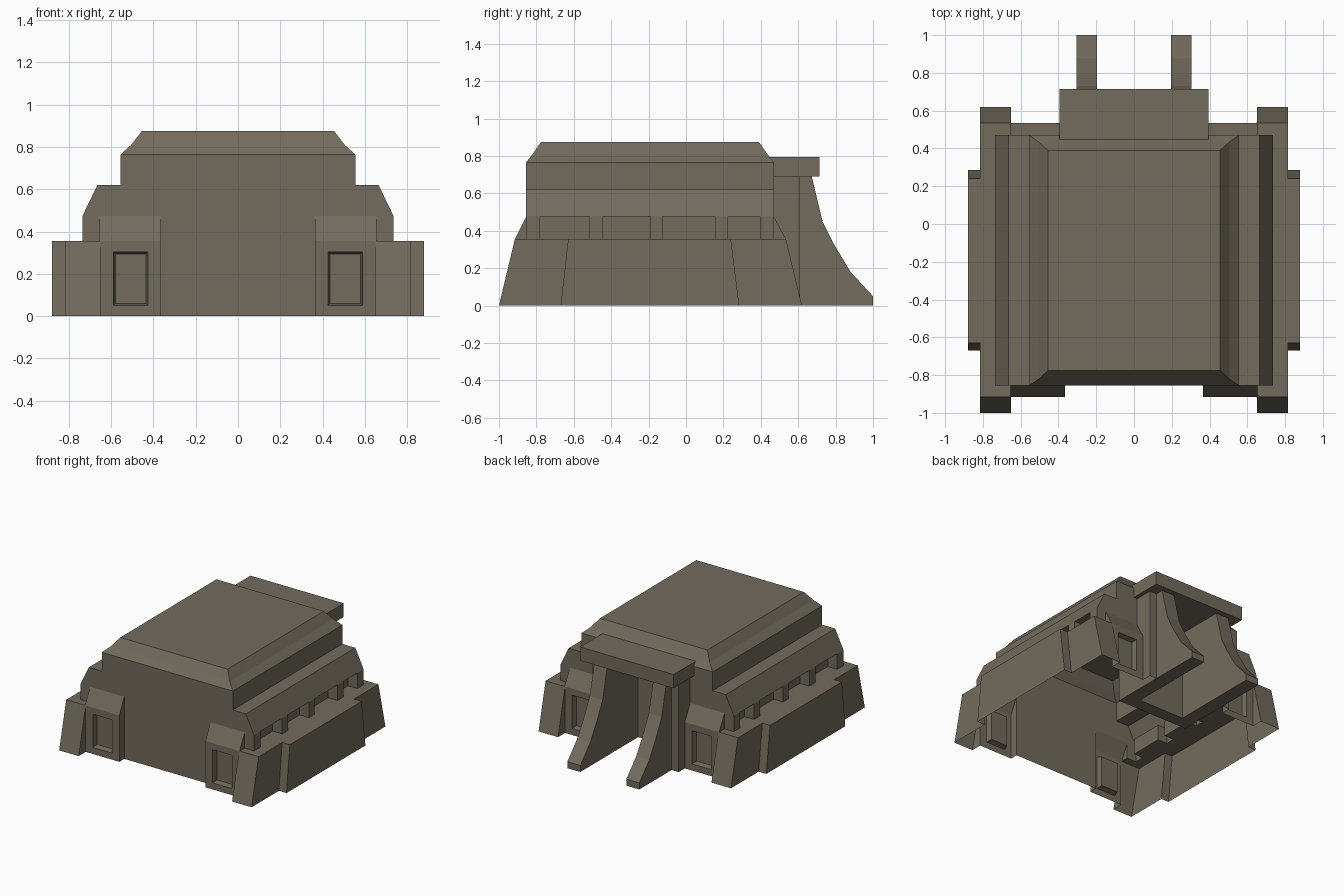
import bpy

if "Cube" in bpy.data.objects:
    bpy.data.objects.remove(bpy.data.objects["Cube"], do_unlink=True)

STONE = (0.170, 0.147, 0.110, 1.0)
stone = bpy.data.materials.new("weathered_stone")
stone.use_nodes = True
stone.diffuse_color = STONE
bsdf = stone.node_tree.nodes["Principled BSDF"]
bsdf.inputs["Base Color"].default_value = STONE
bsdf.inputs["Roughness"].default_value = 0.9

FRONT, BACK = -0.855, 0.47
LEDGE, EAVE = 0.355, 0.475


def new_object(name, verts, faces):
    mesh = bpy.data.meshes.new(name)
    mesh.from_pydata(verts, [], faces)
    mesh.materials.append(stone)
    obj = bpy.data.objects.new(name, mesh)
    bpy.context.collection.objects.link(obj)
    return obj


def prism(name, rings):
    """Skin matching closed rings, listed counter-clockwise along the axis."""
    n = len(rings[0])
    verts = [v for ring in rings for v in ring]
    faces = [tuple(reversed(range(n)))]
    for r in range(len(rings) - 1):
        for i in range(n):
            a, b = r * n + i, r * n + (i + 1) % n
            faces.append((a, b, b + n, a + n))
    faces.append(tuple(range(len(verts) - n, len(verts))))
    return new_object(name, verts, faces)


def stack(name, *levels):
    """Solid through rectangles given as (x0, x1, y0, y1, z)."""
    return prism(name, [[(x0, y0, z), (x1, y0, z), (x1, y1, z), (x0, y1, z)]
                        for x0, x1, y0, y1, z in levels])


def box(name, x0, x1, y0, y1, z0, z1):
    return stack(name, (x0, x1, y0, y1, z0), (x0, x1, y0, y1, z1))


def sided(s, a, b):
    return sorted((s * a, s * b))


def combine(target, tool, operation):
    mod = target.modifiers.new("combine", 'BOOLEAN')
    mod.operation, mod.solver, mod.object = operation, 'EXACT', tool
    bpy.context.view_layer.objects.active = target
    bpy.ops.object.modifier_apply(modifier=mod.name)
    bpy.data.objects.remove(tool, do_unlink=True)


# Upper hall with its two-pitch hipped roof
hall = stack("building_shell",
             (-0.555, 0.555, FRONT, BACK, 0), (-0.555, 0.555, FRONT, BACK, 0.765),
             (-0.505, 0.505, -0.82, 0.435, 0.81), (-0.455, 0.455, -0.775, 0.39, 0.875))

# Sloped shoulders, hollowed below the eaves into a gallery of posts
shoulder = stack("shoulder",
                 (-0.735, 0.735, FRONT, BACK, 0), (-0.735, 0.735, FRONT, BACK, EAVE),
                 (-0.665, 0.665, FRONT, BACK, 0.62))
for s in (-1, 1):
    for y0, y1 in ((-0.78, -0.515), (-0.445, -0.19), (-0.125, 0.155), (0.225, 0.395)):
        opening = box("opening", *sided(s, 0.655, 0.9), y0, y1, LEDGE, EAVE)
        combine(shoulder, opening, 'DIFFERENCE')
combine(hall, shoulder, 'UNION')
combine(hall, box("base", -0.815, 0.815, FRONT, BACK, 0, LEDGE), 'UNION')

for s in (-1, 1):
    # Door blocks at both ends, with sloped caps
    x = sided(s, 0.365, 0.655)
    combine(hall, stack("door_block", (*x, -0.915, 0.535, 0), (*x, -0.915, 0.535, LEDGE),
                        (*x, FRONT, BACK, EAVE)), 'UNION')
    # Battered corner piers, running front to back
    x = sided(s, 0.65, 0.815)
    combine(hall, stack("corner_pier", (*x, -1, 0.62, 0),
                        (*x, -0.915, 0.535, LEDGE)), 'UNION')
    # Side buttress
    x = sided(s, 0.7, 0.88)
    combine(hall, stack("side_buttress", (*x, -0.67, 0.285, 0),
                        (*x, -0.63, 0.24, LEDGE)), 'UNION')
    # Pilaster beside the rear entrance
    combine(hall, box("pilaster", *sided(s, 0.29, 0.365), 0.3, 0.61, 0, 0.7), 'UNION')
    # Tapered door recesses
    for face, inward in ((-0.915, 1), (0.535, -1)):
        rings = []
        for depth, inset in ((-0.01, -0.002), (0.04, 0.01)):
            x0, x1 = sided(s, 0.425 + inset, 0.59 - inset)
            z0, z1 = 0.05 + inset, 0.305 - inset
            y = face + inward * depth
            rings.append([(x0, y, z0), (x0, y, z1), (x1, y, z1), (x1, y, z0)])
        if inward < 0:
            rings.reverse()
        combine(hall, prism("door_recess", rings), 'DIFFERENCE')

# Rear entrance alcove
combine(hall, box("alcove", -0.25, 0.25, 0.25, 0.8, -0.1, 0.69), 'DIFFERENCE')

# The shell is open underneath
import bmesh
bm = bmesh.new()
bm.from_mesh(hall.data)
bm.normal_update()
floor = [f for f in bm.faces if f.normal.z < -0.9 and f.calc_center_median().z < 0.002]
bmesh.ops.delete(bm, geom=floor, context='FACES')
bm.to_mesh(hall.data)
bm.free()

# Curved flying walls flanking the rear entrance
flank = [(0.2, 0), (1, 0), (1, 0.05), (0.88, 0.18), (0.79, 0.33),
         (0.73, 0.45), (0.67, 0.7), (0.2, 0.7)]
for s, side in ((-1, "right"), (1, "left")):
    x0, x1 = sided(s, 0.195, 0.305)
    prism("entrance_wall_" + side, [[(x, y, z) for y, z in flank] for x in (x0, x1)])

# Alcove back wall and the slab over the entrance
box("alcove_back_wall", -0.2, 0.2, 0.2, 0.3, 0, 0.7)
box("entrance_slab", -0.395, 0.395, 0.445, 0.715, 0.69, 0.795)
